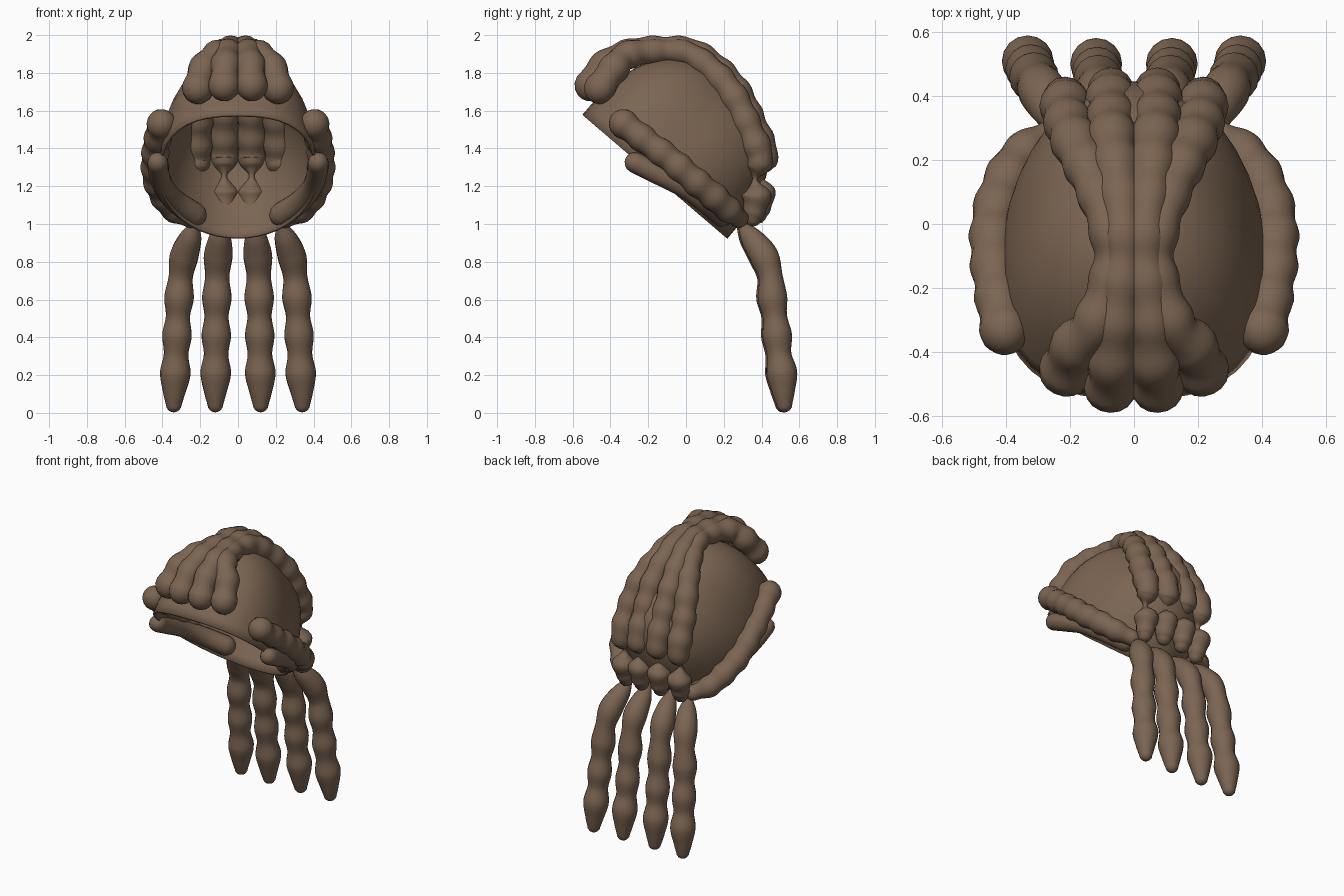
import bpy, bmesh, math
from mathutils import Vector, Matrix

if "Cube" in bpy.data.objects:
    bpy.data.objects.remove(bpy.data.objects["Cube"])

hair = bpy.data.materials.new("brown_hair")
hair.use_nodes = True
BROWN = (0.2, 0.13, 0.085, 1)
hair.diffuse_color = BROWN
shader = hair.node_tree.nodes["Principled BSDF"]
shader.inputs["Base Color"].default_value = BROWN
shader.inputs["Roughness"].default_value = 0.8


def finish(bm, name):
    bmesh.ops.recalc_face_normals(bm, faces=bm.faces)
    mesh = bpy.data.meshes.new(name)
    bm.to_mesh(mesh)
    bm.free()
    mesh.materials.append(hair)
    mesh.shade_smooth()
    ob = bpy.data.objects.new(name, mesh)
    bpy.context.collection.objects.link(ob)
    return ob


def spline(keys, steps=8):
    """Smooth path through (x, y, z, radius) keys."""
    k = [Vector(p) for p in keys]
    k = [k[0]] + k + [k[-1]]
    out = []
    for a, b, c, d in zip(k, k[1:], k[2:], k[3:]):
        for i in range(steps):
            t = i / steps
            out.append(0.5 * (2 * b + (c - a) * t + (2 * a - 5 * b + 4 * c - d) * t * t
                              + (3 * b - a - 3 * c + d) * t ** 3))
    return out + [k[-1]]


def strand(name, keys, bead=0.0, ripple=0.07, sides=16):
    """Round tube with swelling beads and domed ends."""
    pts = spline(keys)
    pos = [p.to_3d() for p in pts]
    rings, run = [], 0.0
    for i, p in enumerate(pos):
        if i:
            run += (p - pos[i - 1]).length
        wave = 1 + ripple * math.cos(math.tau * run / bead) if bead else 1
        tangent = (pos[min(i + 1, len(pos) - 1)] - pos[max(i - 1, 0)]).normalized()
        rings.append((p, tangent, max(pts[i].w, 0.008) * wave))

    def dome(ring, sign):
        p, t, r = ring
        angles = [math.radians(a) for a in (25, 50, 70, 85)]
        return [(p + t * sign * r * math.sin(a), t, r * math.cos(a)) for a in angles]

    rings = dome(rings[0], -1)[::-1] + rings + dome(rings[-1], 1)
    bm = bmesh.new()
    loops = []
    for p, t, r in rings:
        u = t.cross(Vector((1, 0, 0))).normalized()
        v = t.cross(u)
        loops.append([bm.verts.new(p + r * (u * math.cos(a) + v * math.sin(a)))
                      for a in (math.tau * s / sides for s in range(sides))])
    for lo, hi in zip(loops, loops[1:]):
        for s in range(sides):
            n = (s + 1) % sides
            bm.faces.new((lo[s], lo[n], hi[n], hi[s]))
    bm.faces.new(loops[0])
    bm.faces.new(loops[-1])
    return finish(bm, name)


def pair(name, keys, **options):
    """Left strand and its mirrored right twin."""
    for side, sx in (("left", 1), ("right", -1)):
        strand(f"{side}_{name}", [(x * sx, y, z, r) for x, y, z, r in keys], **options)


def squarer(a, b, power=2.6):
    """Scale that turns a circle through (a, b) into a rounded square."""
    total = abs(a) ** power + abs(b) ** power
    return math.hypot(a, b) / total ** (1 / power) if total > 1e-9 else 1


# Open tilted dome covering the head, fuller at the brow and nape
bm = bmesh.new()
bmesh.ops.create_uvsphere(bm, u_segments=48, v_segments=32, radius=1)
bmesh.ops.delete(bm, geom=[v for v in bm.verts if v.co.z < -0.01], context='VERTS')
for v in bm.verts:
    x, y, z = v.co
    lengthwise = squarer(y, z)
    plan = squarer(x, y) if y < 0 else 1
    v.co = (x * plan, y * plan * lengthwise, z * lengthwise)
bmesh.ops.transform(bm, verts=bm.verts, matrix=Matrix.Translation((0, -0.165, 1.25))
                    @ Matrix.Rotation(-0.707, 4, 'X') @ Matrix.Diagonal((0.42, 0.505, 0.635, 1)))
cap = finish(bm, "hair_cap")
shell = cap.modifiers.new("thickness", 'SOLIDIFY')
shell.thickness = 0.015
shell.offset = -1
bpy.context.view_layer.objects.active = cap
cap.select_set(True)
bpy.ops.object.shade_smooth_by_angle(angle=math.radians(40))

# Crown braids: y, z, radius, inner x, outer x from fringe to nape
crown = [
    (-0.505, 1.735, 0.080, 0.073, 0.212),
    (-0.430, 1.84, 0.077, 0.065, 0.180),
    (-0.280, 1.91, 0.073, 0.052, 0.115),
    (-0.100, 1.93, 0.064, 0.035, 0.065),
    (0.040, 1.915, 0.064, 0.040, 0.085),
    (0.170, 1.82, 0.070, 0.055, 0.130),
    (0.270, 1.70, 0.074, 0.068, 0.178),
    (0.345, 1.55, 0.074, 0.072, 0.207),
    (0.412, 1.38, 0.076, 0.073, 0.215),
    (0.405, 1.31, 0.056, 0.073, 0.215),
    (0.390, 1.25, 0.015, 0.073, 0.215),
    (0.400, 1.17, 0.072, 0.073, 0.213),
    (0.388, 1.09, 0.062, 0.073, 0.210),
    (0.380, 1.05, 0.045, 0.073, 0.208),
]
pair("inner_crown_braid", [(xi, y, z, r) for y, z, r, xi, xo in crown], bead=0.135)
pair("outer_crown_braid", [(xo, y + (0.05 if y < -0.4 else -0.025), z - 0.015, r)
                           for y, z, r, xi, xo in crown], bead=0.135)

# Side braids wrapping from the temples to the nape
pair("side_braid", [
    (0.405, -0.33, 1.53, 0.074), (0.43, -0.20, 1.43, 0.070), (0.44, -0.09, 1.345, 0.072),
    (0.435, 0.02, 1.25, 0.072), (0.40, 0.13, 1.16, 0.072), (0.34, 0.22, 1.08, 0.068),
    (0.25, 0.28, 1.03, 0.05)], bead=0.125)

# Locks tucked below the side braids and curling inside the rim
pair("temple_lock", [(0.425, -0.27, 1.325, 0.055), (0.42, -0.17, 1.275, 0.055),
                     (0.395, -0.02, 1.20, 0.055), (0.33, 0.10, 1.12, 0.06),
                     (0.23, 0.19, 1.05, 0.065)])

# Hanging beaded tails: y, z, radius, inner x, outer x
tail = [
    (0.290, 0.99, 0.025, 0.090, 0.230),
    (0.335, 0.93, 0.058, 0.095, 0.250),
    (0.405, 0.83, 0.076, 0.105, 0.285),
    (0.440, 0.72, 0.064, 0.110, 0.303),
    (0.450, 0.61, 0.078, 0.112, 0.312),
    (0.463, 0.51, 0.064, 0.114, 0.318),
    (0.475, 0.41, 0.078, 0.115, 0.323),
    (0.485, 0.31, 0.065, 0.116, 0.328),
    (0.500, 0.21, 0.081, 0.118, 0.332),
    (0.508, 0.11, 0.060, 0.120, 0.338),
    (0.513, 0.045, 0.042, 0.120, 0.340),
]
pair("inner_tail", [(xi, y, z, r) for y, z, r, xi, xo in tail])
pair("outer_tail", [(xo, y + 0.008, z, r) for y, z, r, xi, xo in tail])
